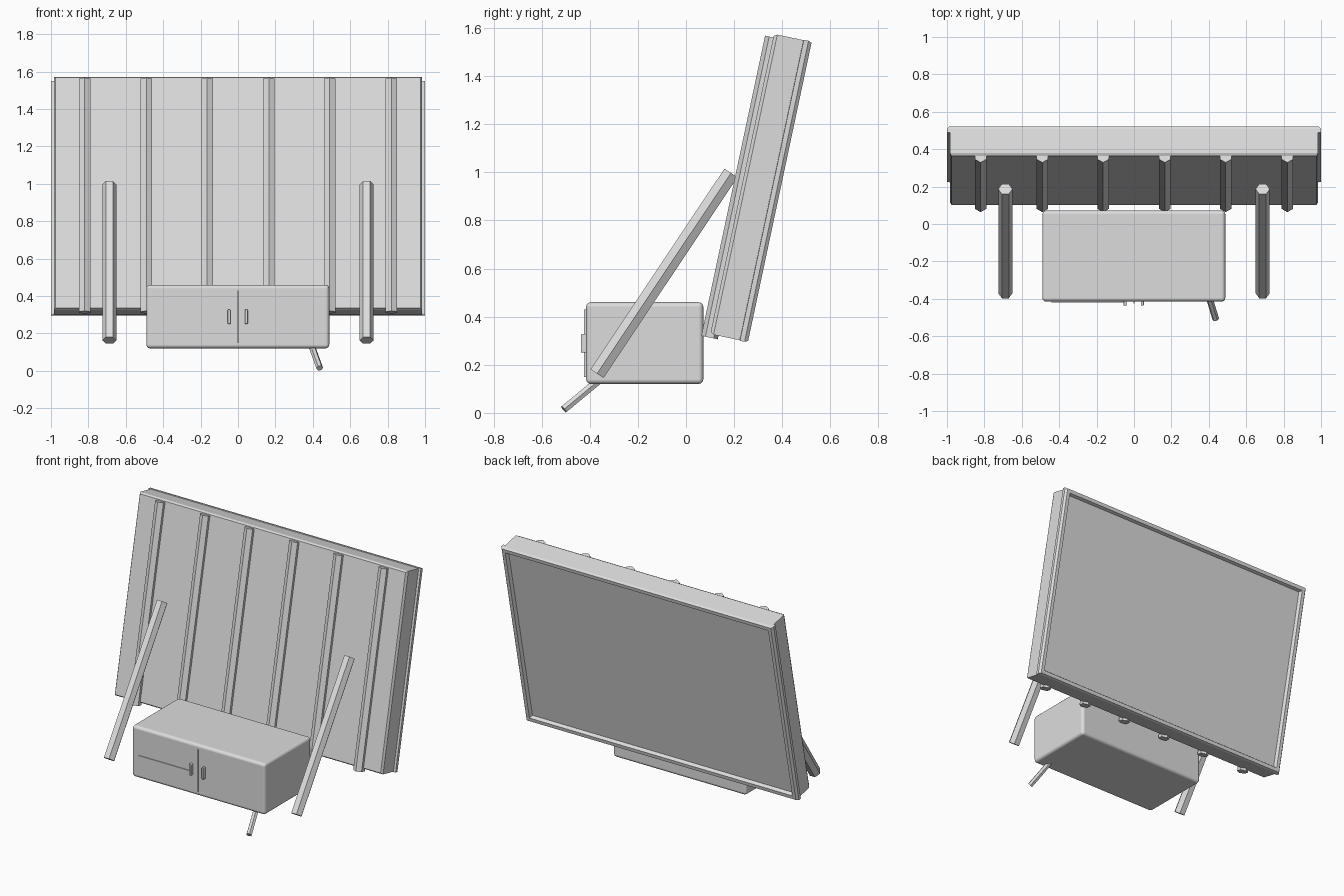
import bpy, bmesh, math
from mathutils import Matrix, Vector

if "Cube" in bpy.data.objects:
    bpy.data.objects.remove(bpy.data.objects["Cube"])

grey = bpy.data.materials.new("plain_grey")
grey.diffuse_color = (0.72, 0.72, 0.72, 1)
grey.use_nodes = True
grey.node_tree.nodes["Principled BSDF"].inputs["Base Color"].default_value = grey.diffuse_color

# Tilted panel frame: local y = depth towards the back, local z = up the slope
TILT = Matrix.Translation((0, 0.366, 1.575)) @ Matrix.Rotation(math.radians(-12), 4, 'X')


def finish(name, bm, matrix=None):
    bmesh.ops.recalc_face_normals(bm, faces=bm.faces[:])
    mesh = bpy.data.meshes.new(name)
    bm.to_mesh(mesh)
    bm.free()
    mesh.materials.append(grey)
    ob = bpy.data.objects.new(name, mesh)
    bpy.context.collection.objects.link(ob)
    if matrix:
        ob.matrix_world = matrix
    return ob


def box(name, lo, hi, bevel=0, segments=3):
    lo, hi = Vector(lo), Vector(hi)
    bm = bmesh.new()
    bmesh.ops.create_cube(bm, size=1)
    for v in bm.verts:
        v.co = (lo + hi) / 2 + Vector(a * b for a, b in zip(v.co, hi - lo))
    ob = finish(name, bm)
    if bevel:
        mod = ob.modifiers.new("rounding", 'BEVEL')
        mod.width, mod.segments = bevel, segments
        for p in ob.data.polygons:
            p.use_smooth = True
        mod.harden_normals = True
    return ob


def hex_bar(name, a, b, radius, side, matrix=None):
    """Six-sided bar from a to b with a corner pointing along side."""
    a, b, side = Vector(a), Vector(b), Vector(side)
    d = (b - a).normalized()
    u = (side - d * side.dot(d)).normalized()
    w = d.cross(u)
    bm = bmesh.new()
    ends = []
    for c in (a, b):
        ends.append([bm.verts.new(c + radius * (u * math.cos(k * math.pi / 3)
                                                + w * math.sin(k * math.pi / 3)))
                     for k in range(6)])
        bm.faces.new(ends[-1])
    for k in range(6):
        j = (k + 1) % 6
        bm.faces.new((ends[0][k], ends[0][j], ends[1][j], ends[1][k]))
    return finish(name, bm, matrix)


# Large tilted panel: rectangle rings (depth, half width, height inset)
HEIGHT = 1.275
rings = [(0, 0.975, 0.008), (0.014, 0.985, 0), (0.125, 0.985, 0),
         (0.126, 1.0, -0.002), (0.146, 1.0, -0.002), (0.16, 0.988, 0.004),
         (0.16, 0.965, 0.028), (0.14, 0.955, 0.038)]
bm = bmesh.new()
loops = [[bm.verts.new(p) for p in ((-w, d, -i), (w, d, -i),
                                    (w, d, i - HEIGHT), (-w, d, i - HEIGHT))]
         for d, w, i in rings]
for r, s in zip(loops, loops[1:]):
    for k in range(4):
        j = (k + 1) % 4
        bm.faces.new((r[k], r[j], s[j], s[k]))
bm.faces.new(loops[0])
bm.faces.new(loops[-1])
finish("tilted_panel", bm, TILT)

# Ribs on the front of the panel
for n, x in enumerate((-0.82, -0.49, -0.165, 0.165, 0.49, 0.82)):
    hex_bar(f"panel_rib_{n + 1}", (x, 0, -0.015), (x, 0, -1.29), 0.035, (0, -1, 0), TILT)

# Slanted support struts
for side, x in (("left", -0.688), ("right", 0.688)):
    hex_bar(f"support_strut_{side}", (x, -0.37, 0.163), (x, 0.187, 0.997), 0.0375, (1, 0, 0))

# Cabinet with rounded edges
box("cabinet", (-0.49, -0.415, 0.12), (0.488, 0.072, 0.46), 0.02)

# Cabinet front: door seam, drawer seam and handles
box("door_seam", (-0.002, -0.424, 0.15), (0.002, -0.41, 0.43))
box("drawer_seam", (-0.44, -0.42, 0.27), (-0.05, -0.41, 0.274))
for side, x in (("left", -0.048), ("right", 0.045)):
    box(f"handle_{side}", (x - 0.008, -0.437, 0.25), (x + 0.008, -0.41, 0.328), 0.005, 2)

# Small slanted peg under the cabinet
foot = Vector((0.437, -0.508, 0.0145))
hex_bar("cabinet_peg", foot, foot + 0.24 * Vector((-0.226, 0.75, 0.62)), 0.018, (1, 0, 0))
